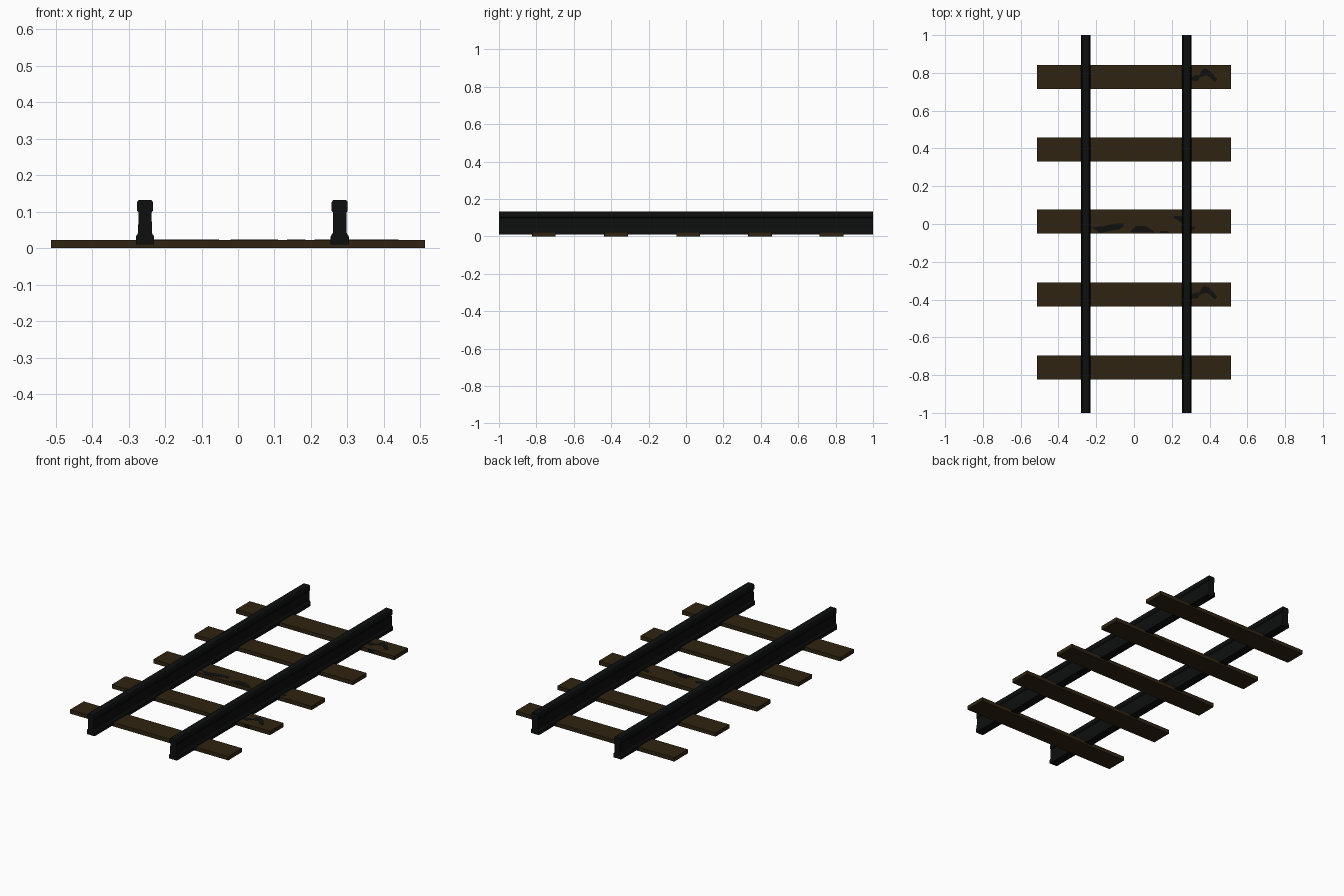
import bpy, bmesh

if "Cube" in bpy.data.objects:
    bpy.data.objects.remove(bpy.data.objects["Cube"])

def material(name, rgb):
    m = bpy.data.materials.new(name)
    m.diffuse_color = (*rgb, 1)
    m.use_nodes = True
    m.node_tree.nodes["Principled BSDF"].inputs["Base Color"].default_value = m.diffuse_color
    return m

wood = material("dark_brown_wood", (0.029, 0.017, 0.006))
iron = material("black_iron", (0.004, 0.0045, 0.0045))
char = material("charred_black", (0.005, 0.005, 0.0045))

def prism(name, pts, to3d, depth, mat):
    """Extrude a 2D outline; to3d maps (u, v, w) to xyz with w = 0..depth."""
    bm = bmesh.new()
    face = bm.faces.new([bm.verts.new(to3d(u, v, 0)) for u, v in pts])
    ext = bmesh.ops.extrude_face_region(bm, geom=[face])
    step = [b - a for a, b in zip(to3d(0, 0, 0), to3d(0, 0, depth))]
    bmesh.ops.translate(bm, vec=step,
                        verts=[g for g in ext["geom"] if isinstance(g, bmesh.types.BMVert)])
    bmesh.ops.recalc_face_normals(bm, faces=bm.faces)
    me = bpy.data.meshes.new(name)
    bm.to_mesh(me)
    bm.free()
    me.materials.append(mat)
    ob = bpy.data.objects.new(name, me)
    bpy.context.collection.objects.link(ob)
    return ob

# Rails: wide foot, narrow web, bevelled head
half = [(0.025, 0.01), (0.025, 0.032), (0.019, 0.042), (0.018, 0.098),
        (0.022, 0.103), (0.022, 0.126), (0.018, 0.132)]
profile = half + [(-x, z) for x, z in reversed(half)]
for name, cx in (("left_rail", -0.255), ("right_rail", 0.279)):
    prism(name, profile, lambda u, v, w, cx=cx: (cx + u, -1 + w, v), 2.0, iron)

# Sleepers
L, H, T = 0.513, 0.0635, 0.023
sleeper_y = [-0.760, -0.373, 0.012, 0.395, 0.778]
for i, cy in enumerate(sleeper_y):
    prism(f"sleeper_{i + 1}", [(-L, -H), (L, -H), (L, H), (-L, H)],
          lambda u, v, w, cy=cy: (u, cy + v, w), T, wood)

# Dark cracks on the sleeper tops
branch = [[(0.30, -0.02), (0.335, -0.022), (0.35, 0.0), (0.335, 0.012), (0.30, 0.0)],
          [(0.34, 0.0), (0.358, 0.035), (0.375, 0.047), (0.40, 0.035), (0.44, -0.01),
           (0.43, -0.027), (0.385, 0.01), (0.355, 0.0)]]
worn = [[(-0.23, -0.028), (-0.18, -0.06), (-0.08, -0.04), (-0.052, -0.025),
         (-0.06, -0.008), (-0.12, -0.012), (-0.17, -0.026)],
        [(-0.02, -0.05), (0.0, -0.058), (0.11, -0.058), (0.10, -0.045), (0.06, -0.022), (0.01, -0.022)],
        [(0.135, -0.06), (0.185, -0.06), (0.18, -0.05), (0.14, -0.05)],
        [(0.21, 0.02), (0.25, -0.002), (0.27, 0.0), (0.26, 0.028), (0.21, 0.032)],
        [(0.29, -0.05), (0.32, -0.04), (0.325, -0.026), (0.29, -0.022)]]
for i, shapes in ((1, branch), (4, branch), (2, worn)):
    for k, pts in enumerate(shapes):
        prism(f"crack_{i + 1}_{k + 1}", pts,
              lambda u, v, w, cy=sleeper_y[i]: (u, cy + v, T - 0.001 + w), 0.002, char)

# Cracks running down the front edge of the split sleepers
for i in (1, 4):
    prism(f"edge_crack_{i + 1}", [(0.345, 0.001), (0.385, 0.001), (0.385, T), (0.345, T)],
          lambda u, v, w, y=sleeper_y[i] - H - 0.001: (u, y + w, v), 0.002, char)
